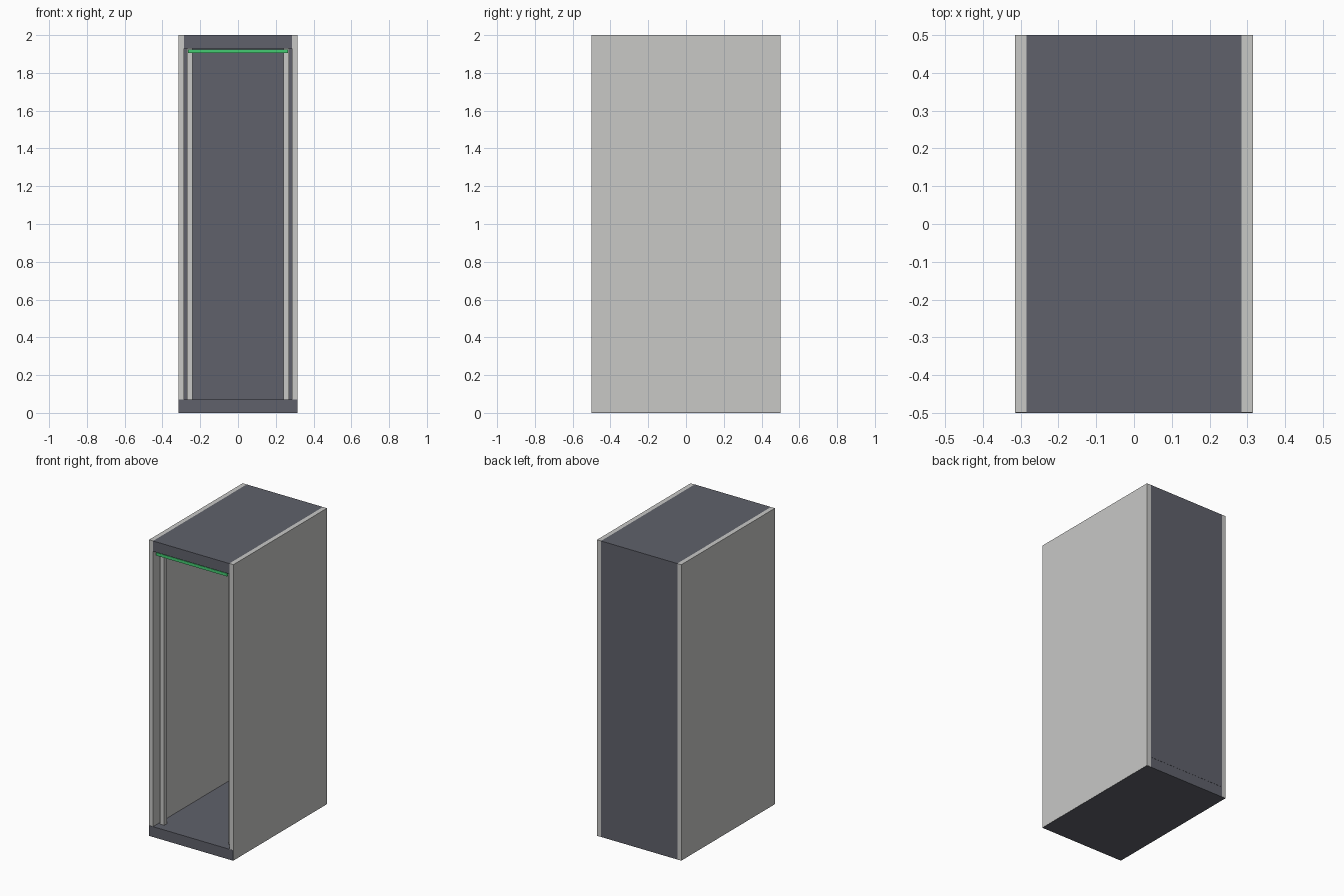
import bpy

if "Cube" in bpy.data.objects:
    bpy.data.objects.remove(bpy.data.objects["Cube"])


def material(name, rgb):
    m = bpy.data.materials.new(name)
    m.diffuse_color = (*rgb, 1.0)
    m.use_nodes = True
    m.node_tree.nodes["Principled BSDF"].inputs["Base Color"].default_value = m.diffuse_color
    return m


DARK = material("dark slate", (0.115, 0.12, 0.147))
LIGHT = material("light grey", (0.58, 0.58, 0.565))
GREEN = material("status green", (0.06, 0.6, 0.17))


def box(name, x, y, z, mat):
    """Box given by its (low, high) range on each axis."""
    bpy.ops.mesh.primitive_cube_add(size=1)
    o = bpy.context.object
    o.name = name
    o.location = [(a + b) / 2 for a, b in (x, y, z)]
    o.scale = [b - a for a, b in (x, y, z)]
    bpy.ops.object.transform_apply(location=True, rotation=False, scale=True)
    o.data.materials.append(mat)
    return o


# Plinth and roof of the cabinet
box("base", (-0.314, 0.314), (-0.5, 0.499), (0, 0.07), DARK)
box("roof", (-0.285, 0.285), (-0.5, 0.5), (1.93, 2.0), DARK)

# Closed back, open front
box("back_panel", (-0.285, 0.285), (0.47, 0.5), (0.07, 1.93), DARK)

# Side panels and upright mounting rails, mirrored left and right
for side, s in (("left", -1), ("right", 1)):
    box(side + "_side_panel", sorted((s * 0.285, s * 0.315)),
        (-0.499, 0.5), (0.001, 2.0), LIGHT)
    for end, y in (("front", -0.43), ("rear", 0.43)):
        box(f"{side}_{end}_rail", sorted((s * 0.24, s * 0.27)),
            (y - 0.015, y + 0.015), (0.07, 1.93), LIGHT)

# Thin status light strip under the roof
box("status_light", (-0.265, 0.265), (-0.495, -0.48), (1.905, 1.925), GREEN)
